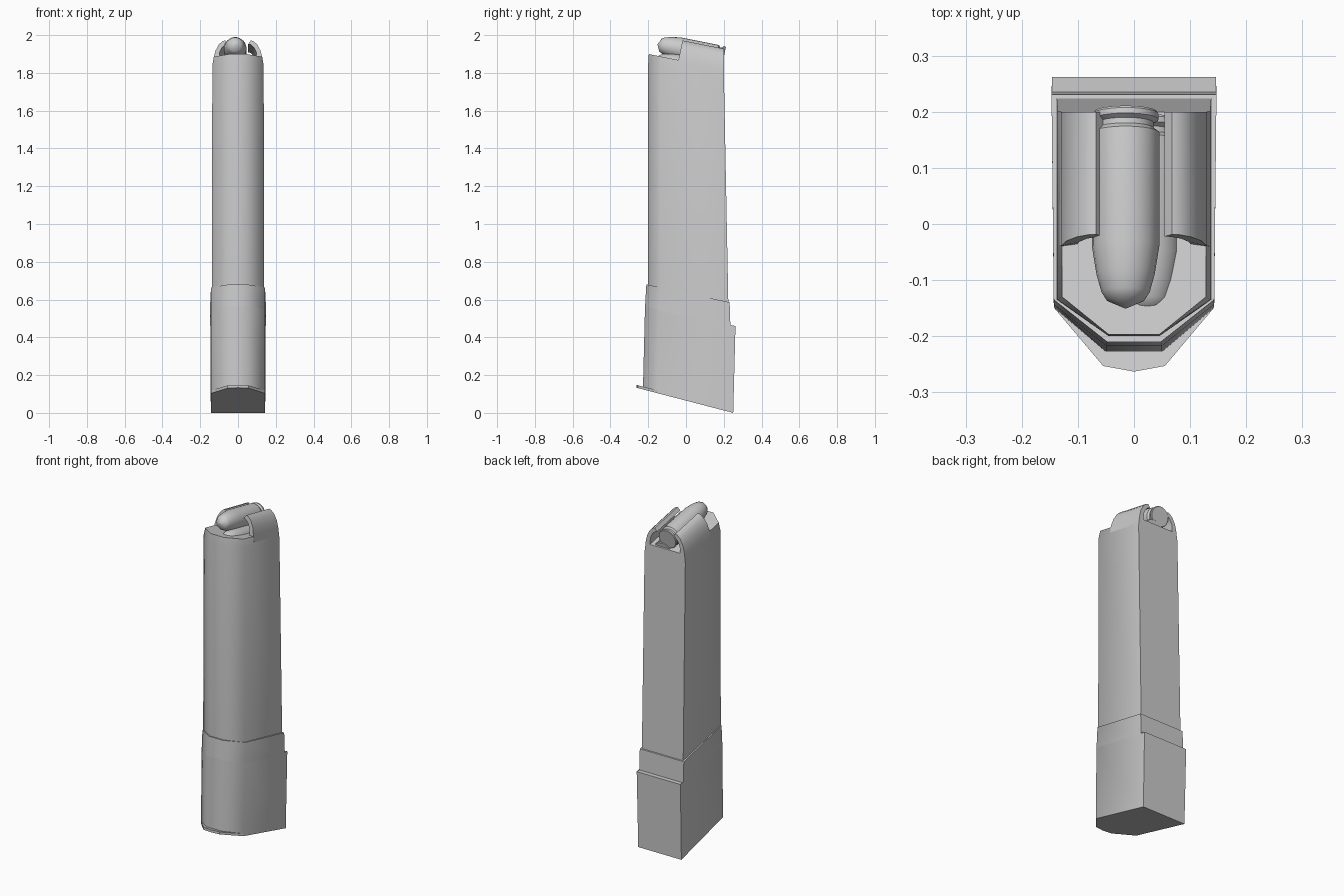
import bpy
import bmesh
import math
from mathutils import Vector, Matrix

if "Cube" in bpy.data.objects:
    bpy.data.objects.remove(bpy.data.objects["Cube"])

grey = bpy.data.materials.new("metal grey")
grey.diffuse_color = (0.6, 0.6, 0.6, 1)
grey.use_nodes = True
grey.node_tree.nodes["Principled BSDF"].inputs["Base Color"].default_value = grey.diffuse_color


def finish(name, bm, angle):
    bmesh.ops.recalc_face_normals(bm, faces=bm.faces)
    mesh = bpy.data.meshes.new(name)
    bm.to_mesh(mesh)
    bm.free()
    mesh.materials.append(grey)
    ob = bpy.data.objects.new(name, mesh)
    bpy.context.collection.objects.link(ob)
    bpy.ops.object.select_all(action='DESELECT')
    ob.select_set(True)
    bpy.context.view_layer.objects.active = ob
    bpy.ops.object.shade_smooth_by_angle(angle=math.radians(angle))
    return ob


def loft(name, rings, angle):
    """Skin a stack of rings with equal point counts and cap both ends."""
    bm = bmesh.new()
    loops = [[bm.verts.new(p) for p in ring] for ring in rings]
    n = len(loops[0])
    for a, b in zip(loops, loops[1:]):
        for i in range(n):
            j = (i + 1) % n
            bm.faces.new((a[i], a[j], b[j], b[i]))
    bm.faces.new(loops[0])
    bm.faces.new(loops[-1])
    return finish(name, bm, angle)


def section(back, half_back, half, corner, nose, front, z0, slope):
    """Chamfer-nosed outline lying on the tilted plane z = z0 - slope * y."""
    right = [(half_back, back), (half, corner), (nose, front)]
    pts = right + [(-x, y) for x, y in reversed(right)]
    return [(x, y, z0 - slope * y) for x, y in pts]


# Long tapering tube with a softened top edge
loft("magazine_tube", [
    section(0.225, 0.138, 0.138, -0.135, 0.045, -0.20, 0.58, 0.2),
    section(0.201, 0.136, 0.136, -0.135, 0.045, -0.20, 1.81, 0.2),
    section(0.200, 0.130, 0.128, -0.130, 0.045, -0.197, 1.86, 0.2),
], 60)

# Base sleeve with a step across its back
loft("base_sleeve", [
    section(0.250, 0.144, 0.142, -0.150, 0.050, -0.228, 0.065, 0.26),
    section(0.262, 0.146, 0.143, -0.143, 0.050, -0.217, 0.516, 0.215),
    section(0.235, 0.147, 0.143, -0.143, 0.050, -0.217, 0.510, 0.215),
    section(0.231, 0.147, 0.143, -0.135, 0.048, -0.210, 0.635, 0.215),
], 60)

# Thin lip projecting from the front of the floor
outline = [(0.142, -0.12), (0.142, -0.15), (0.055, -0.253), (0, -0.263),
           (-0.055, -0.253), (-0.142, -0.15), (-0.142, -0.12)]
loft("floor_lip", [[(x, y, z0 - 0.26 * y) for x, y in outline]
                   for z0 in (0.065, 0.080)], 30)

# Curved feed lips: (x, height above the tube top)
lip = [(0.135, -0.05), (0.130, 0.005), (0.120, 0.050), (0.102, 0.085),
       (0.082, 0.104), (0.068, 0.108), (0.054, 0.088),
       (0.066, 0.086), (0.084, 0.070), (0.098, 0.040), (0.104, -0.05)]
for side, label in ((1, "right"), (-1, "left")):
    rings = []
    for back in (False, True):
        ring = []
        for x, h in lip:
            y = 0.2 if back else -0.04 + 0.2 * max(h, 0)
            ring.append((side * x, y, 1.86 - 0.2 * y + h))
        rings.append(ring)
    loft("feed_lip_" + label, rings, 40)

# Cartridges: (distance from rim, radius), turned about a tilted axis
profile = [(0, 0.056), (0.004, 0.059), (0.014, 0.059), (0.020, 0.050),
           (0.030, 0.050), (0.038, 0.060), (0.245, 0.060), (0.295, 0.052),
           (0.328, 0.043), (0.342, 0.034), (0.357, 0.002)]
axis = Vector((0, -1, 0.2)).normalized()
turn = axis.to_track_quat('Z', 'Y').to_matrix().to_4x4()
for name, base in (("top_cartridge", (-0.015, 0.2, 1.881)),
                   ("second_cartridge", (0.024, 0.185, 1.792))):
    place = Matrix.Translation(base) @ turn
    rings = [[place @ Vector((r * math.cos(a), r * math.sin(a), t))
              for a in (math.tau * i / 24 for i in range(24))]
             for t, r in profile]
    loft(name, rings, 35)
